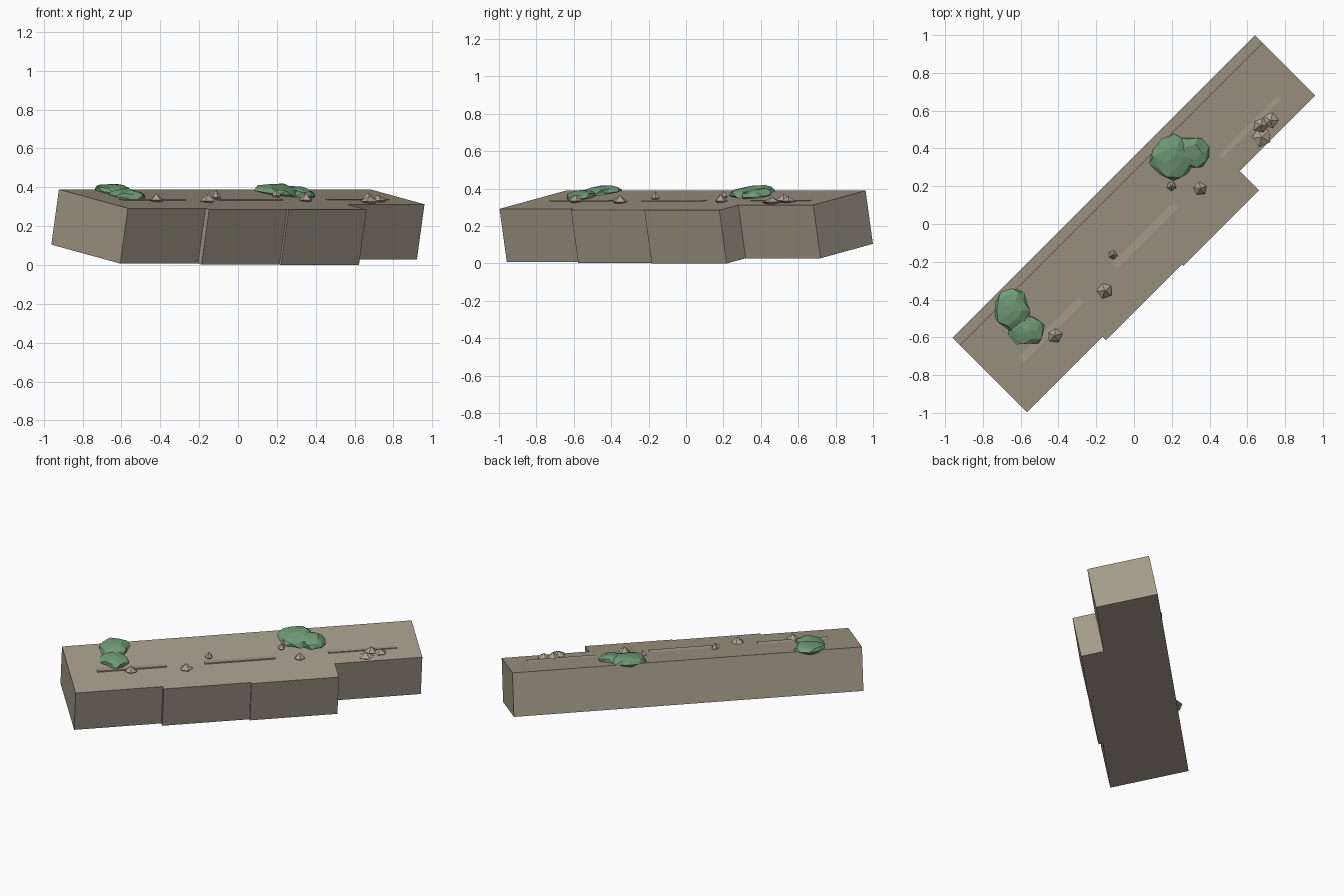
import bpy, bmesh, math, random
from mathutils import Vector, Matrix

if "Cube" in bpy.data.objects:
    bpy.data.objects.remove(bpy.data.objects["Cube"])

random.seed(4)
R2 = math.sqrt(2)
TILT = math.radians(11)          # cross slope of the ledge
S_BACK, Z_BACK = -0.198, 0.3895  # top back edge


def material(name, rgb):
    m = bpy.data.materials.new(name)
    m.diffuse_color = (*rgb, 1)
    m.use_nodes = True
    m.node_tree.nodes["Principled BSDF"].inputs["Base Color"].default_value = m.diffuse_color
    return m


STONE = material("tan_stone", (0.37, 0.325, 0.25))
PEBBLE = material("pale_rock", (0.42, 0.36, 0.285))
LEAF = material("leaf_green", (0.165, 0.33, 0.185))


def place(t, s, z):
    """t runs along the diagonal, s across it (towards front right)."""
    return Vector(((t + s) / R2, (t - s) / R2, z))


def surface(s):
    return Z_BACK - (s - S_BACK) * math.tan(TILT)


def finish(bm, name, mat):
    bmesh.ops.recalc_face_normals(bm, faces=bm.faces)
    me = bpy.data.meshes.new(name)
    bm.to_mesh(me)
    bm.free()
    me.materials.append(mat)
    ob = bpy.data.objects.new(name, me)
    bpy.context.collection.objects.link(ob)
    return ob


def prism(name, outline, extrude, mat):
    bm = bmesh.new()
    f = bm.faces.new([bm.verts.new(p) for p in outline])
    r = bmesh.ops.extrude_face_region(bm, geom=[f])
    bmesh.ops.translate(bm, vec=extrude,
                        verts=[v for v in r["geom"] if isinstance(v, bmesh.types.BMVert)])
    return finish(bm, name, mat)


# Ledge: stepped outline of four bays on the tilted top plane, extruded along its normal
cuts = [-1.106, -0.54, 0.027, 0.594, 1.16]
fronts = [0.304, 0.330, 0.342, 0.198]
plan = [(cuts[0], S_BACK)]
for i, s in enumerate(fronts):
    plan += [(cuts[i], s), (cuts[i + 1], s)]
plan.append((cuts[4], S_BACK))
H = 0.29
down = place(0, -H * math.sin(TILT), -H * math.cos(TILT))
prism("stone_ledge", [place(t, s, surface(s)) for t, s in plan], down, STONE)

# Level strata plates poking out of the slope
for i, (t0, t1, s0, s1) in enumerate([(-0.93, -0.48, 0.064, 0.103),
                                      (-0.233, 0.225, 0.064, 0.103),
                                      (0.573, 1.015, 0.058, 0.085)]):
    z, sb = surface(s0), s0 - 0.02
    prism(f"stone_strip_{i + 1}",
          [place(t0, sb, z), place(t1, sb, z), place(t1, s1, z), place(t0, s1, z)],
          Vector((0, 0, -0.022)), STONE)

# Five-sided pointed rocks: (x, y, radius, height)
rocks = [(-0.42, -0.59, 0.042, 0.04), (-0.155, -0.353, 0.043, 0.042),
         (-0.112, -0.163, 0.025, 0.043), (0.198, 0.2, 0.026, 0.04),
         (0.35, 0.187, 0.037, 0.042), (0.67, 0.522, 0.042, 0.042),
         (0.675, 0.46, 0.054, 0.034), (0.722, 0.548, 0.044, 0.034)]
for i, (x, y, r, h) in enumerate(rocks):
    zs = surface((x - y) / R2)
    bm = bmesh.new()
    a0 = random.uniform(0, math.tau)
    ring = [bm.verts.new((x + r * math.cos(a0 + k * math.tau / 5),
                          y + r * math.sin(a0 + k * math.tau / 5), zs + 0.006))
            for k in range(5)]
    for dz in (h, -0.02):
        tip = bm.verts.new((x, y, zs + dz))
        for k in range(5):
            bm.faces.new((ring[k], ring[(k + 1) % 5], tip))
    finish(bm, f"rock_{i + 1}", PEBBLE)

# Flattened, faceted shrubs lying along the slope: lobes (x, y, rx, ry, half height)
tilt = Matrix.Rotation(math.radians(8), 3, Vector((1, 1, 0)).normalized())
shrubs = [[(-0.645, -0.455, 0.095, 0.105, 0.038), (-0.565, -0.56, 0.095, 0.085, 0.036)],
          [(0.21, 0.36, 0.12, 0.122, 0.042), (0.305, 0.38, 0.092, 0.085, 0.038)]]
for i, lobes in enumerate(shrubs):
    for j, (x, y, rx, ry, rz) in enumerate(lobes):
        bm = bmesh.new()
        bmesh.ops.create_icosphere(bm, subdivisions=2, radius=1)
        c = Vector((x, y, surface((x - y) / R2) + 0.004))
        for v in bm.verts:
            p = v.co * random.uniform(0.86, 1.14)
            v.co = c + tilt @ Vector((p.x * rx, p.y * ry, p.z * rz))
        finish(bm, f"shrub_{i + 1}_lobe_{j + 1}", LEAF)
